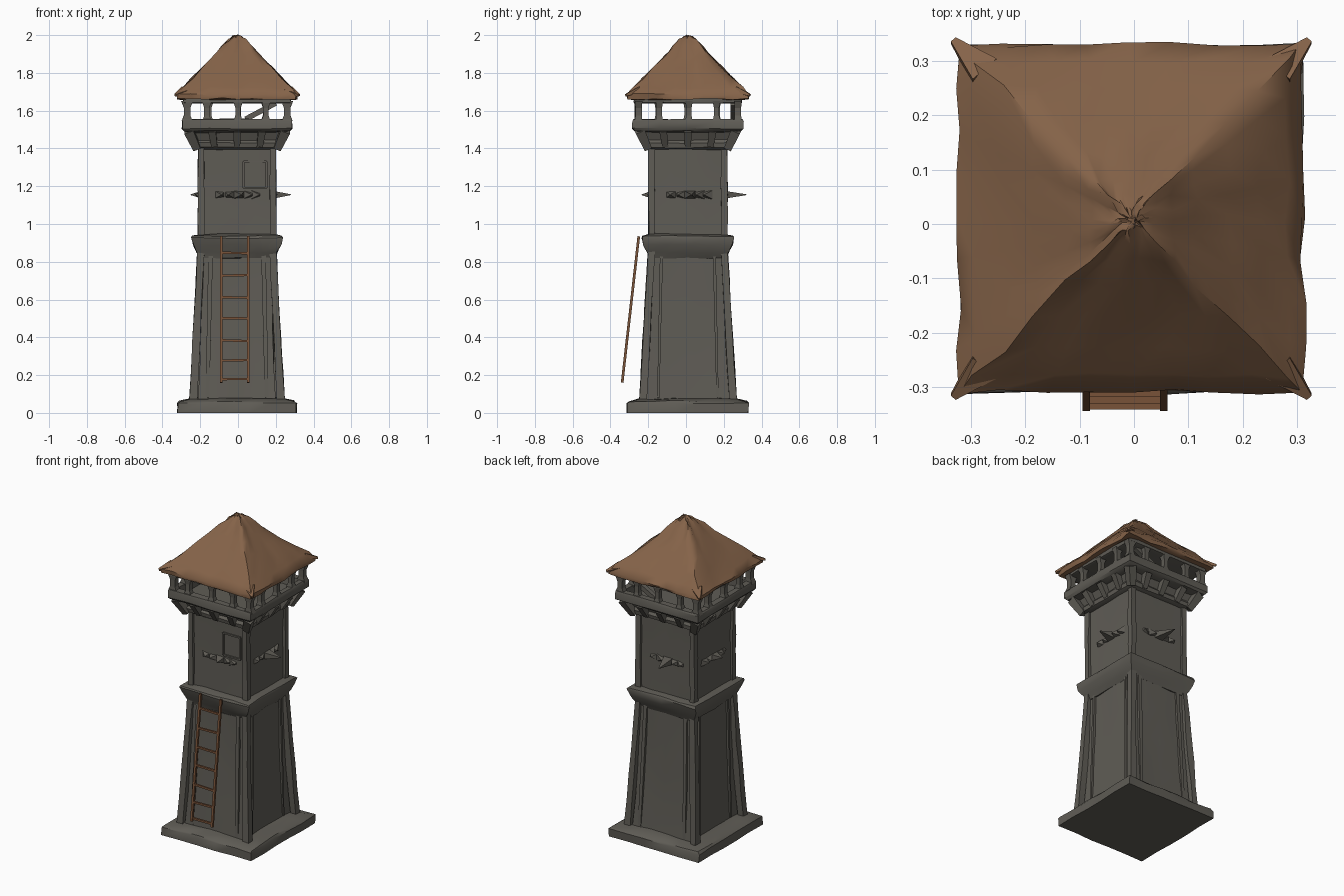
import bpy, bmesh, math, random
from mathutils import Vector, Matrix

if "Cube" in bpy.data.objects:
    bpy.data.objects.remove(bpy.data.objects["Cube"])

random.seed(7)
CX, CY = -0.005, 0.01          # tower axis


def material(name, rgb):
    m = bpy.data.materials.new(name)
    m.diffuse_color = (*rgb, 1)
    m.use_nodes = True
    m.node_tree.nodes["Principled BSDF"].inputs["Base Color"].default_value = m.diffuse_color
    return m


STONE = material("grey stone", (0.115, 0.108, 0.092))
ROOF = material("brown thatch", (0.235, 0.125, 0.066))
WOOD = material("ladder wood", (0.19, 0.085, 0.04))


def finish(name, bm, mat, angle=35):
    bmesh.ops.recalc_face_normals(bm, faces=bm.faces)
    me = bpy.data.meshes.new(name)
    bm.to_mesh(me)
    bm.free()
    me.materials.append(mat)
    me.shade_smooth()
    me.set_sharp_from_angle(angle=math.radians(angle))
    ob = bpy.data.objects.new(name, me)
    bpy.context.collection.objects.link(ob)
    return ob


def roughen(bm, amount, keep_floor=False):
    for v in bm.verts:
        d = Vector([random.uniform(-amount, amount) for _ in range(3)])
        if keep_floor and v.co.z < 0.001:
            d.z = 0
        v.co += d


def loft(name, rings, mat=STONE, n=1, rough=0.0, angle=35, floor=False):
    """Stack square rings (z, half x, half y), n segments per side."""
    bm = bmesh.new()
    loops = []
    for z, hx, hy in rings:
        corners = [(-1, -1), (1, -1), (1, 1), (-1, 1)]
        loop = []
        for i, a in enumerate(corners):
            b = corners[(i + 1) % 4]
            for k in range(n):
                t = k / n
                loop.append(bm.verts.new((CX + hx * (a[0] + (b[0] - a[0]) * t),
                                          CY + hy * (a[1] + (b[1] - a[1]) * t), z)))
        loops.append(loop)
    for lo, hi in zip(loops, loops[1:]):
        for i in range(4 * n):
            j = (i + 1) % (4 * n)
            bm.faces.new((lo[i], lo[j], hi[j], hi[i]))
    bm.faces.new(loops[0])
    bm.faces.new(loops[-1])
    roughen(bm, rough, floor)
    return finish(name, bm, mat, angle)


def add_beam(bm, p, q, w0, w1=None, d0=None, d1=None):
    """Tapered four-sided beam from p to q."""
    w1 = w0 if w1 is None else w1
    d0 = w0 if d0 is None else d0
    d1 = w1 if d1 is None else d1
    p, q = Vector(p), Vector(q)
    axis = (q - p).normalized()
    side = Vector((1, 0, 0)) if abs(axis.x) < 0.8 else Vector((0, 1, 0))
    side = (side - axis * side.dot(axis)).normalized()
    up = axis.cross(side)
    sq = [(-1, -1), (1, -1), (1, 1), (-1, 1)]
    a = [bm.verts.new(p + side * s * w0 + up * t * d0) for s, t in sq]
    b = [bm.verts.new(q + side * s * w1 + up * t * d1) for s, t in sq]
    for i in range(4):
        j = (i + 1) % 4
        bm.faces.new((a[i], a[j], b[j], b[i]))
    bm.faces.new(a)
    bm.faces.new(b)


def spin(k, x, y, z):
    """Point in front-face coordinates turned onto side k."""
    return Matrix.Rotation(k * math.pi / 2, 3, 'Z') @ Vector((x, y, z)) + Vector((CX, CY, 0))


# plinth and walls
loft("plinth", [(0, .315, .32), (.05, .315, .32), (.062, .305, .31), (.075, .245, .255)],
     n=5, rough=.005, floor=True)
loft("lower_wall", [(.06, .205, .24), (.25, .198, .225), (.45, .192, .212),
                    (.65, .189, .202), (.87, .187, .197)], n=4, rough=.005)
loft("middle_cornice", [(.82, .195, .2), (.85, .212, .215), (.89, .232, .235), (.925, .24, .243),
                        (.937, .236, .238), (.945, .2, .2)], n=4, rough=.004)
loft("upper_wall", [(.93, .193, .195), (1.08, .192, .194), (1.25, .192, .194), (1.42, .195, .197)],
     n=4, rough=.004)
loft("wall_top_band", [(1.395, .2, .2), (1.405, .222, .222), (1.43, .226, .226), (1.445, .215, .215),
                       (1.5, .24, .24)], n=4, rough=.003)
loft("parapet", [(1.485, .24, .24), (1.492, .28, .282), (1.505, .291, .293), (1.545, .291, .293),
                 (1.555, .285, .287), (1.555, .25, .25), (1.5, .245, .245)], n=4, rough=.003)

# corner posts on both storeys
bm = bmesh.new()
for sx in (-1, 1):
    for sy in (-1, 1):
        add_beam(bm, (CX + sx * .232, CY + sy * .238, .06), (CX + sx * .19, CY + sy * .192, .87), .02, .018)
        add_beam(bm, (CX + sx * .19, CY + sy * .192, .93), (CX + sx * .19, CY + sy * .192, 1.41), .017)
bmesh.ops.subdivide_edges(bm, edges=[e for e in bm.edges if e.calc_length() > .2], cuts=4, use_grid_fill=True)
roughen(bm, .003)
finish("corner_posts", bm, STONE)

# corbels carrying the parapet
bm = bmesh.new()
for k in range(4):
    for x in (-.12, 0, .12):
        add_beam(bm, spin(k, x, -.215, 1.415), spin(k, x * 1.1, -.262, 1.495), .016, .02)
    add_beam(bm, spin(k, -.212, -.212, 1.4), spin(k, -.255, -.255, 1.495), .02, .026)
finish("corbels", bm, STONE)

# lookout posts, flared at head and foot
bm = bmesh.new()
for k in range(4):
    for x in (-.265, -.155, 0, .155):
        o = .265
        m = x + random.uniform(-.006, .006)
        thick = .017 if abs(x) > .2 else .014
        for z0, z1, a, b in ((1.545, 1.575, thick * 1.7, thick), (1.575, 1.615, thick, thick),
                             (1.615, 1.65, thick, thick * 1.8)):
            add_beam(bm, spin(k, m, -o, z0), spin(k, m, -o, z1), a, b, min(a, .02), min(b, .02))
# fallen brace at the rear
add_beam(bm, (.04, .25, 1.555), (.2, .25, 1.64), .014)
finish("lookout_posts", bm, STONE)

# beam ring and ceiling under the roof
loft("roof_beam", [(1.638, .27, .27), (1.643, .284, .286), (1.667, .284, .286), (1.675, .27, .27)],
     n=4, rough=.002)

# sagging roof with ragged eaves
loft("roof", [(1.662, .29, .29), (1.664, .314, .318), (1.685, .317, .32), (1.72, .288, .29),
              (1.77, .238, .24), (1.83, .18, .18), (1.89, .118, .118), (1.94, .075, .075),
              (1.975, .042, .042), (1.992, .02, .02), (1.997, .006, .006)],
     ROOF, n=8, rough=.0065, angle=50)
bm = bmesh.new()
for k in range(4):                       # pointed eave corners
    add_beam(bm, spin(k, -.27, -.27, 1.705), spin(k, -.328, -.328, 1.682), .03, .006, .016, .006)
finish("eave_corners", bm, ROOF)

# jagged stone spurs across each upper wall
bm = bmesh.new()
for k in range(4):
    reach = (.245, .285, .31, .245)[k]
    for x in (-.09, -.04, .01, .06, .1):
        r = reach if x == .01 else .205 + random.uniform(0, .02)
        add_beam(bm, spin(k, x, -.18, 1.155), spin(k, x + random.uniform(-.02, .02), -r, 1.155),
                 .032, .003, .022, .002)
finish("wall_spurs", bm, STONE)

# shutter and its frame on the upper front
bm = bmesh.new()
Y = CY - .2
for x in (.03, .15):
    add_beam(bm, (x, Y, 1.19), (x, Y, 1.33), .005)
for z in (1.19, 1.33):
    add_beam(bm, (.03, Y, z), (.15, Y, z), .005)
finish("shutter_frame", bm, STONE)

# shallow upright ribs and lintel on the lower walls
bm = bmesh.new()
for k in range(4):
    for x in (-.14, .14):
        add_beam(bm, spin(k, x * 1.12, -(.236 if k % 2 == 0 else .2), .08),
                 spin(k, x, -(.198 if k % 2 == 0 else .188), .84), .01, .012, .006, .008)
finish("wall_ribs", bm, STONE)

# leaning ladder
foot, head = Vector((0, -.338, .16)), Vector((0, -.25, .935))
bm = bmesh.new()
for x in (-.088, .055):
    add_beam(bm, foot + Vector((x, 0, 0)), head + Vector((x, 0, 0)), .007)
for z in (.18, .28, .38, .5, .61, .73, .845):
    c = foot.lerp(head, (z - foot.z) / (head.z - foot.z))
    add_beam(bm, c + Vector((-.088, 0, random.uniform(-.005, .005))), c + Vector((.055, 0, 0)), .006)
finish("ladder", bm, WOOD)
